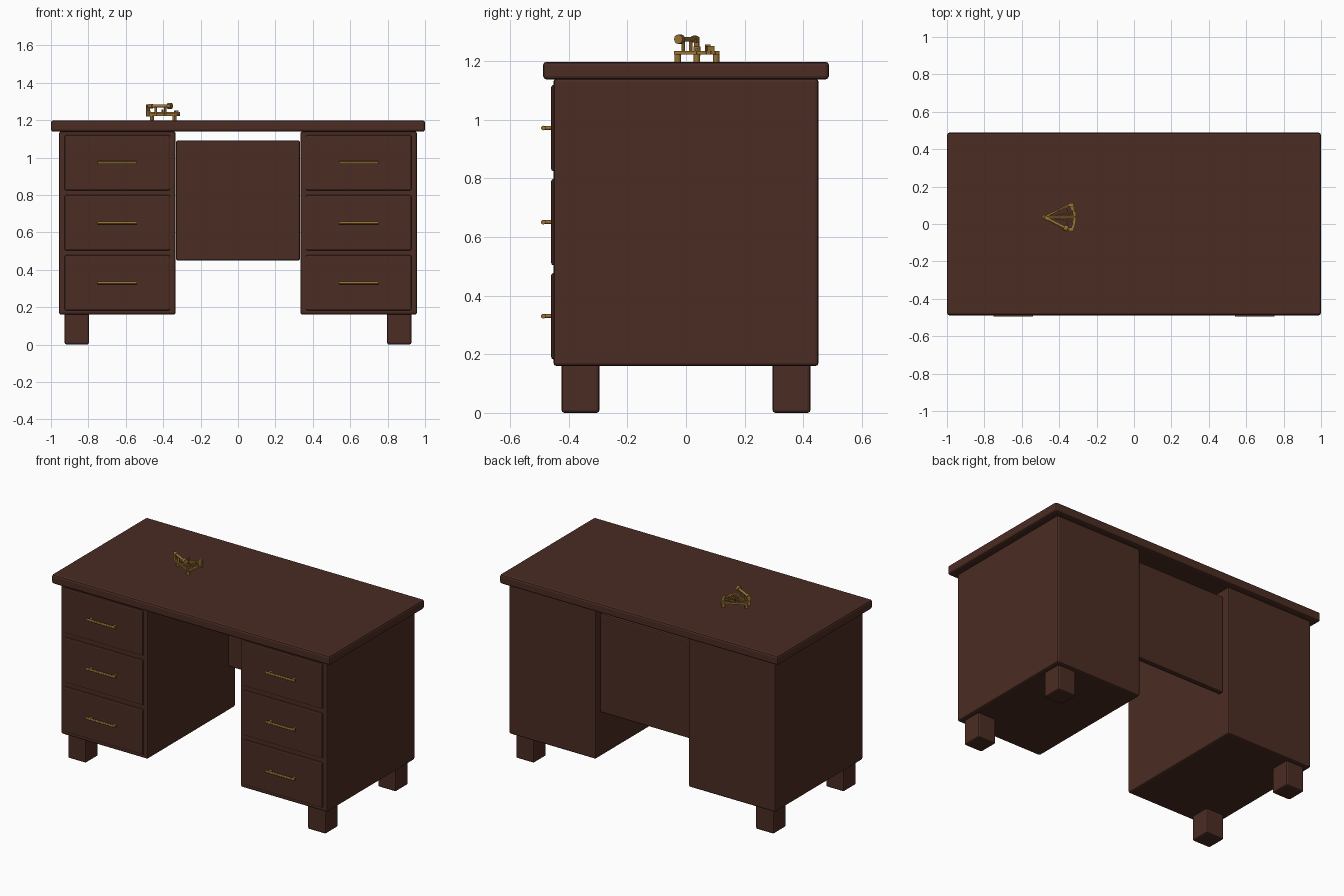
import bpy
from math import radians, cos, sin, atan2
from mathutils import Vector

cube = bpy.data.objects.get("Cube")
if cube:
    bpy.data.objects.remove(cube, do_unlink=True)


def material(name, rgb):
    mat = bpy.data.materials.new(name)
    mat.use_nodes = True
    mat.diffuse_color = (*rgb, 1)
    mat.node_tree.nodes["Principled BSDF"].inputs["Base Color"].default_value = (*rgb, 1)
    return mat


WOOD = material("dark wood", (0.070, 0.025, 0.017))
BRASS = material("brass", (0.32, 0.17, 0.035))


def box(name, center, size, mat=WOOD, bevel=0.01, turn=0):
    """Box with slightly rounded edges."""
    bpy.ops.mesh.primitive_cube_add(size=1, location=center)
    ob = bpy.context.object
    ob.name = name
    ob.scale = size
    bpy.ops.object.transform_apply(location=False, rotation=False, scale=True)
    ob.rotation_euler.z = turn
    ob.data.materials.append(mat)
    if bevel:
        mod = ob.modifiers.new("edges", "BEVEL")
        mod.width = bevel
        mod.segments = 2
    return ob


def rod(name, start, end, radius, mat=BRASS, sides=12):
    """Round bar between two points."""
    start, end = Vector(start), Vector(end)
    axis = end - start
    bpy.ops.mesh.primitive_cylinder_add(vertices=sides, radius=radius, depth=axis.length,
                                        location=(start + end) / 2)
    ob = bpy.context.object
    ob.name = name
    ob.rotation_euler = axis.to_track_quat("Z", "Y").to_euler()
    ob.data.materials.append(mat)
    bpy.ops.object.shade_smooth_by_angle()
    return ob


# Desk top and modesty panel
box("desk_top", (0, 0, 1.168), (2, 0.976, 0.06), bevel=0.012)
box("modesty_panel", (0, 0.39, 0.77), (0.664, 0.036, 0.64), bevel=0.008)

# Pedestals with drawers, handles and feet
for side, s in (("right", -1), ("left", 1)):
    cx = s * 0.645
    box(f"{side}_pedestal", (cx, 0, 0.65), (0.622, 0.904, 0.98))
    for i, level in enumerate(("bottom", "middle", "top")):
        z = 0.33 + i * 0.321
        box(f"{side}_{level}_drawer", (cx, -0.445, z), (0.565, 0.03, 0.295), bevel=0.008)
        rod(f"{side}_{level}_handle", (cx - 0.105, -0.487, z), (cx + 0.105, -0.487, z), 0.008)
        for e in (-1, 1):
            rod(f"{side}_{level}_handle_post", (cx + e * 0.085, -0.455, z),
                (cx + e * 0.085, -0.487, z), 0.007)
    for end, y in (("front", -0.36), ("back", 0.36)):
        box(f"{side}_{end}_foot", (s * 0.862, y, 0.085), (0.13, 0.13, 0.17))

# Brass sextant lying on the desk
APEX = Vector((-0.48, 0.037, 1.228))


def polar(r, deg, dz=0.0):
    a = radians(deg)
    return APEX + Vector((r * cos(a), r * sin(a), dz))


def strut(name, a, b, width, height):
    d = b - a
    box(name, (a + b) / 2, (d.length, width, height), BRASS, 0, atan2(d.y, d.x))


# Curved limb made of short chords
steps = [-27 + i * 5.4 for i in range(11)]
for r, w in ((0.163, 0.016), (0.128, 0.005)):
    for a, b in zip(steps, steps[1:]):
        strut("sextant_limb", polar(r, a), polar(r, b), w, 0.012)

# Frame arms and the swinging index arm
for deg in (-26, 26):
    strut("sextant_frame_arm", polar(0, deg), polar(0.163, deg), 0.009, 0.012)
for deg in (-9, 9):
    strut("sextant_brace", polar(0.02, deg), polar(0.16, deg), 0.004, 0.01)
strut("sextant_index_arm", polar(-0.008, 0, 0.011), polar(0.17, 0, 0.011), 0.009, 0.008)
strut("sextant_clamp", polar(0.148, 17, 0.013), polar(0.166, 17, 0.013), 0.026, 0.022)
rod("sextant_pivot", polar(0, 0, -0.008), polar(0, 0, 0.022), 0.012)

# Small feet under the frame
for r, deg in ((0.02, 0), (0.155, -25), (0.155, 25)):
    p = polar(r, deg)
    rod("sextant_foot", (p.x, p.y, 1.197), p, 0.011)

# Telescope on posts, with wider ends
eye, lens = polar(0.005, -27, 0.047), polar(0.14, -27, 0.047)
line = lens - eye
rod("sextant_telescope", eye, lens, 0.008)
rod("sextant_eyepiece", eye, eye + line * 0.16, 0.012)
rod("sextant_objective", lens - line * 0.16, lens, 0.016)
for t in (0.3, 0.72):
    p = eye + line * t
    rod("sextant_telescope_post", p - Vector((0, 0, 0.047)), p, 0.006)

# Mirrors
strut("sextant_index_mirror", polar(0.012, 40, 0.038), polar(0.012, 220, 0.038), 0.005, 0.034)
strut("sextant_horizon_mirror", polar(0.085, 20, 0.016), polar(0.085, 32, 0.016), 0.005, 0.026)
